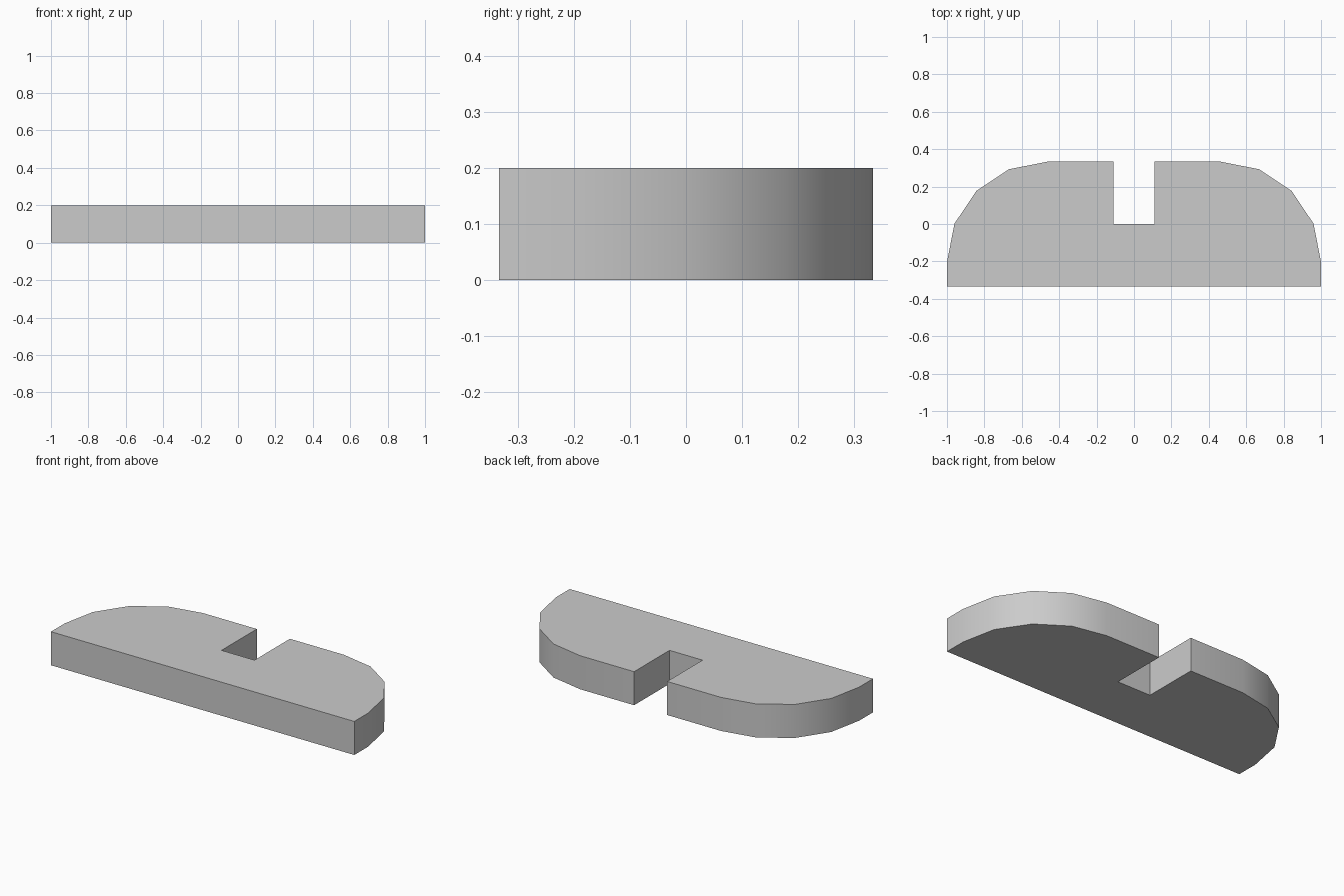
import bpy, bmesh
from math import cos, sin, pi, radians

cube = bpy.data.objects.get("Cube")
if cube:
    bpy.data.objects.remove(cube, do_unlink=True)

HEIGHT = 0.2
FRONT, BACK = -0.333, 0.333
NOTCH_HALF, NOTCH_END = 0.109, 0.0
RADIUS, SEGMENTS = 0.535, 4
ARC_X, ARC_Y = 1 - RADIUS, BACK - RADIUS

# Plain grey material
grey = bpy.data.materials.new("plain grey")
grey.use_nodes = True
colour = (0.6, 0.6, 0.6, 1)
grey.diffuse_color = colour
grey.node_tree.nodes["Principled BSDF"].inputs["Base Color"].default_value = colour

# Half outline: front corner, rounded back corner, notch
half = [(1, FRONT)]
for i in range(SEGMENTS + 1):
    a = pi / 2 * i / SEGMENTS
    half.append((ARC_X + RADIUS * cos(a), ARC_Y + RADIUS * sin(a)))
half += [(NOTCH_HALF, BACK), (NOTCH_HALF, NOTCH_END)]
outline = half + [(-x, y) for x, y in reversed(half)]

# Notched plate, extruded from the mirrored outline
bm = bmesh.new()
base = bm.faces.new([bm.verts.new((x, y, 0)) for x, y in outline])
top = bmesh.ops.extrude_face_region(bm, geom=[base], use_keep_orig=True)
bmesh.ops.translate(bm, vec=(0, 0, HEIGHT),
                    verts=[g for g in top["geom"] if isinstance(g, bmesh.types.BMVert)])
bmesh.ops.recalc_face_normals(bm, faces=bm.faces)
mesh = bpy.data.meshes.new("notched_plate")
bm.to_mesh(mesh)
bm.free()
mesh.materials.append(grey)
plate = bpy.data.objects.new("notched_plate", mesh)
bpy.context.collection.objects.link(plate)

# Smooth rounded corners, crisp rims
bpy.ops.object.select_all(action="DESELECT")
plate.select_set(True)
bpy.context.view_layer.objects.active = plate
bpy.ops.object.shade_smooth_by_angle(angle=radians(30))
